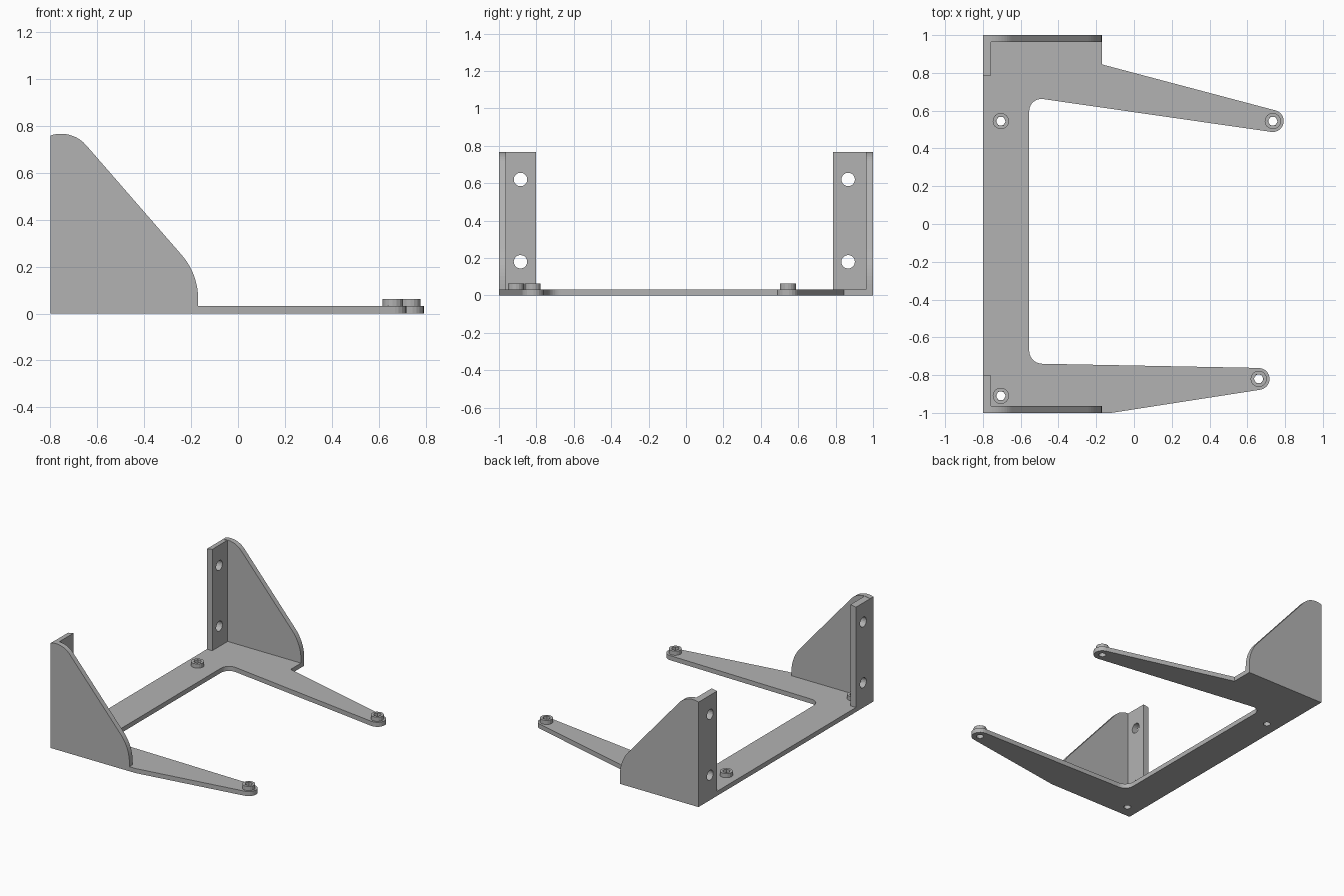
import bpy
import bmesh
from math import cos, sin, radians
from mathutils import Matrix

cube = bpy.data.objects.get("Cube")
if cube:
    bpy.data.objects.remove(cube, do_unlink=True)

GREY = (0.45, 0.45, 0.45, 1)
grey = bpy.data.materials.new("plain grey")
grey.use_nodes = True
grey.diffuse_color = GREY
grey.node_tree.nodes["Principled BSDF"].inputs["Base Color"].default_value = GREY


def arc(cx, cy, r, a0, a1, n=10):
    angles = [radians(a0 + (a1 - a0) * i / n) for i in range(n + 1)]
    return [(cx + r * cos(a), cy + r * sin(a)) for a in angles]


def circle(cx, cy, r, n=20):
    return arc(cx, cy, r, 0, 360, n)[:-1]


def sheet(name, loops, depth, matrix):
    """Extrude an outline with holes by depth, then place it."""
    curve = bpy.data.curves.new(name, 'CURVE')
    curve.dimensions = '2D'
    curve.fill_mode = 'BOTH'
    curve.extrude = depth / 2
    for pts in loops:
        spline = curve.splines.new('POLY')
        spline.points.add(len(pts) - 1)
        for p, (x, y) in zip(spline.points, pts):
            p.co = (x, y, 0, 1)
        spline.use_cyclic_u = True
    temp = bpy.data.objects.new(name + " outline", curve)
    bpy.context.collection.objects.link(temp)
    deps = bpy.context.evaluated_depsgraph_get()
    mesh = bpy.data.meshes.new_from_object(temp.evaluated_get(deps))
    bpy.data.objects.remove(temp, do_unlink=True)
    bm = bmesh.new()
    bm.from_mesh(mesh)
    bmesh.ops.remove_doubles(bm, verts=bm.verts, dist=0.0001)
    bm.transform(Matrix.Translation((0, 0, depth / 2)))
    bm.transform(matrix)
    bmesh.ops.recalc_face_normals(bm, faces=bm.faces)
    for f in bm.faces:
        f.smooth = False
    bm.to_mesh(mesh)
    bm.free()
    mesh.materials.clear()
    mesh.materials.append(grey)
    obj = bpy.data.objects.new(name, mesh)
    bpy.context.collection.objects.link(obj)
    return obj


THICK = 0.033
LEFT_TIP, RIGHT_TIP = (0.735, 0.545), (0.66, -0.82)
bosses = {
    "back_arm_boss": LEFT_TIP,
    "front_arm_boss": RIGHT_TIP,
    "back_corner_boss": (-0.705, 0.545),
    "front_corner_boss": (-0.705, -0.91),
}

# Flat base with two tapering arms
base = [(-0.8, -1), (-0.8, 1), (-0.17, 1), (-0.17, 0.845)]
base += arc(*LEFT_TIP, 0.058, 75, -98)
base += arc(-0.49, 0.597, 0.065, 82, 180)
base += arc(-0.485, -0.67, 0.07, 180, 269)
base += arc(*RIGHT_TIP, 0.058, 88, -81)
base += [(-0.12, -1)]
sheet("base_plate", [base] + [circle(x, y, 0.024) for x, y in bosses.values()],
      THICK, Matrix.Identity(4))

# Raised bosses with hexagonal sockets
for name, (x, y) in bosses.items():
    sheet(name, [circle(x, y, 0.043, 16), circle(x, y, 0.026, 6)],
          0.03, Matrix.Translation((0, 0, THICK)))

# Side gussets: profile in x and z
gusset = [(-0.17, THICK), (-0.8, THICK)]
gusset += arc(-0.755, 0.625, 0.142, 108.5, 41)
gusset += arc(-0.456, 0.062, 0.286, 41, 0)
WALL = 0.037
upright = Matrix.Rotation(radians(90), 4, 'X')
for name, y in (("back_gusset", 1), ("front_gusset", -1 + WALL)):
    sheet(name, [gusset], WALL, Matrix.Translation((0, y, 0)) @ upright)

# Mounting flanges with two holes each: profile in y and z
to_yz = Matrix(((0, 0, 1, -0.8), (1, 0, 0, 0), (0, 1, 0, 0), (0, 0, 0, 1)))
for name, y0, y1, hole in (("back_flange", 0.787, 1 - WALL, 0.867),
                           ("front_flange", -1 + WALL, -0.802, -0.885)):
    outline = [(y0, THICK), (y1, THICK), (y1, 0.767), (y0, 0.767)]
    flange = sheet(name, [outline] + [circle(hole, z, 0.036) for z in (0.18, 0.62)],
                   0.043, to_yz)
    # Slope the top edge down to the gusset's outer corner
    for v in flange.data.vertices:
        if v.co.z > 0.75 and v.co.x < -0.79:
            v.co.z = 0.759
